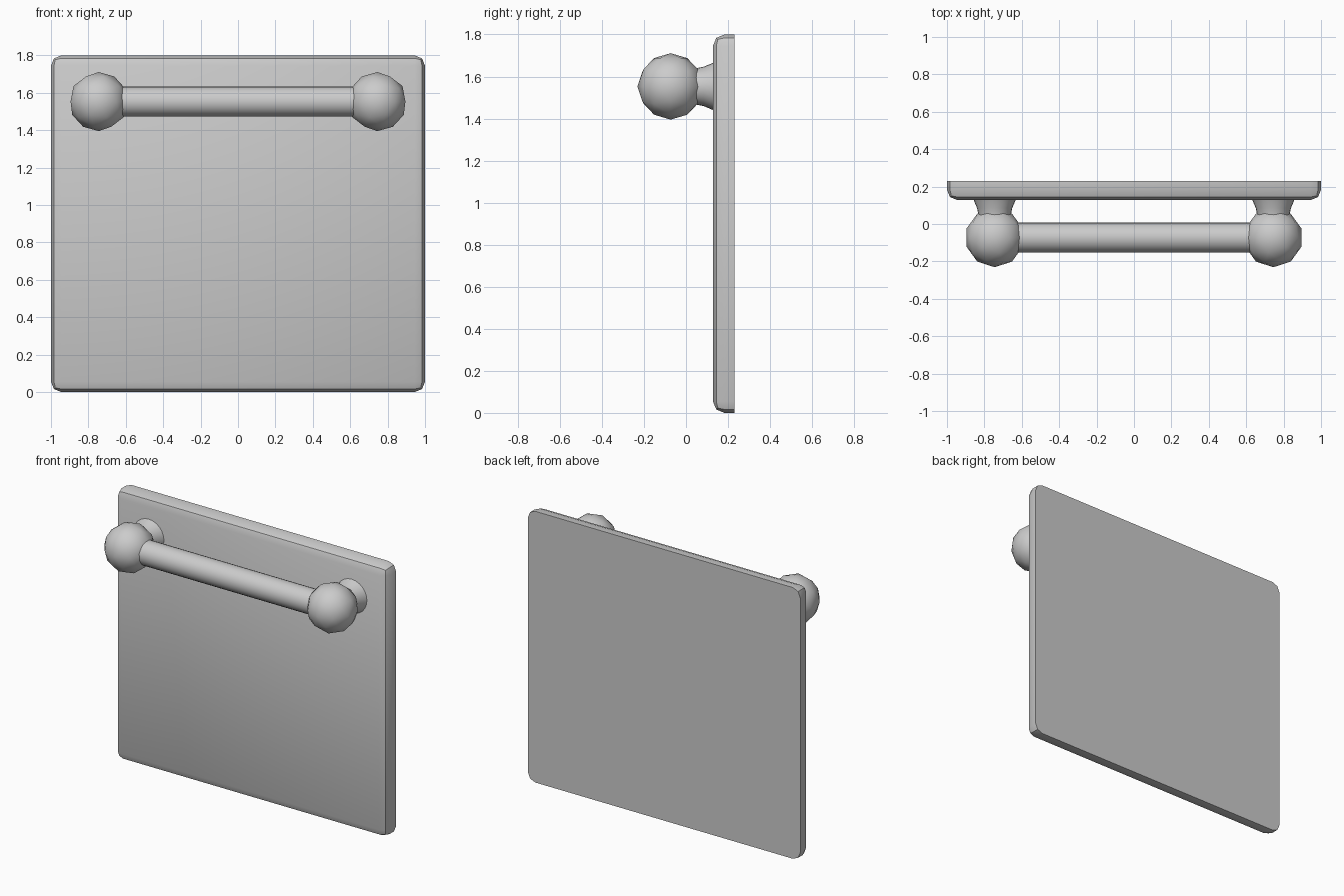
import bpy
import bmesh
import math
from mathutils import Matrix, Vector

default = bpy.data.objects.get("Cube")
if default:
    bpy.data.objects.remove(default, do_unlink=True)

# Single neutral material
grey = bpy.data.materials.new("plain_grey")
grey.use_nodes = True
grey.diffuse_color = (0.6, 0.6, 0.6, 1)
grey.node_tree.nodes["Principled BSDF"].inputs["Base Color"].default_value = grey.diffuse_color

BAR_Y, BAR_Z, KNOB_X = -0.073, 1.553, 0.745
PANEL_FRONT, PANEL_BACK = 0.128, 0.23


def finish(bm, name, angle=35):
    bmesh.ops.recalc_face_normals(bm, faces=bm.faces)
    mesh = bpy.data.meshes.new(name)
    bm.to_mesh(mesh)
    bm.free()
    mesh.materials.append(grey)
    obj = bpy.data.objects.new(name, mesh)
    bpy.context.collection.objects.link(obj)
    bpy.ops.object.select_all(action="DESELECT")
    obj.select_set(True)
    bpy.context.view_layer.objects.active = obj
    bpy.ops.object.shade_smooth_by_angle(angle=math.radians(angle))
    return obj


# Square panel: rounded front and corners, crisp back rim
bm = bmesh.new()
depth = PANEL_BACK - PANEL_FRONT
centre = Vector((0, (PANEL_FRONT + PANEL_BACK) / 2, 0.9))
bmesh.ops.create_cube(bm, size=1, matrix=Matrix.Translation(centre) @ Matrix.Diagonal((2, depth, 1.8, 1)))
rounded = [e for e in bm.edges if min(v.co.y for v in e.verts) < centre.y]
bmesh.ops.bevel(bm, geom=rounded, offset=0.055, segments=2, profile=0.5, affect="EDGES")
finish(bm, "panel")

# Horizontal bar
bm = bmesh.new()
bmesh.ops.create_cone(
    bm, cap_ends=True, segments=24, radius1=0.08, radius2=0.08, depth=2 * KNOB_X,
    matrix=Matrix.Translation((0, BAR_Y, BAR_Z)) @ Matrix.Rotation(math.pi / 2, 4, "Y"))
finish(bm, "bar")

# Faceted end knobs and flared mounts, mirrored left and right
mount_profile = [(-0.03, 0.08), (0.04, 0.085), (0.085, 0.094), (0.135, 0.115)]
for side, label in ((1, "left"), (-1, "right")):
    bm = bmesh.new()
    bmesh.ops.create_icosphere(bm, subdivisions=2, radius=0.158)
    bmesh.ops.transform(
        bm, verts=bm.verts,
        matrix=Matrix.Translation((side * KNOB_X, BAR_Y, BAR_Z)) @ Matrix.Diagonal((-side, 1, 1, 1)))
    finish(bm, label + "_knob")

    bm = bmesh.new()
    points = [bm.verts.new((side * KNOB_X + r, y, BAR_Z)) for y, r in mount_profile]
    edges = [bm.edges.new(pair) for pair in zip(points, points[1:])]
    bmesh.ops.spin(
        bm, geom=points + edges, cent=(side * KNOB_X, 0, BAR_Z), axis=(0, 1, 0),
        angle=math.tau, steps=24, use_merge=True)
    bmesh.ops.holes_fill(bm, edges=[e for e in bm.edges if e.is_boundary])
    finish(bm, label + "_mount")
